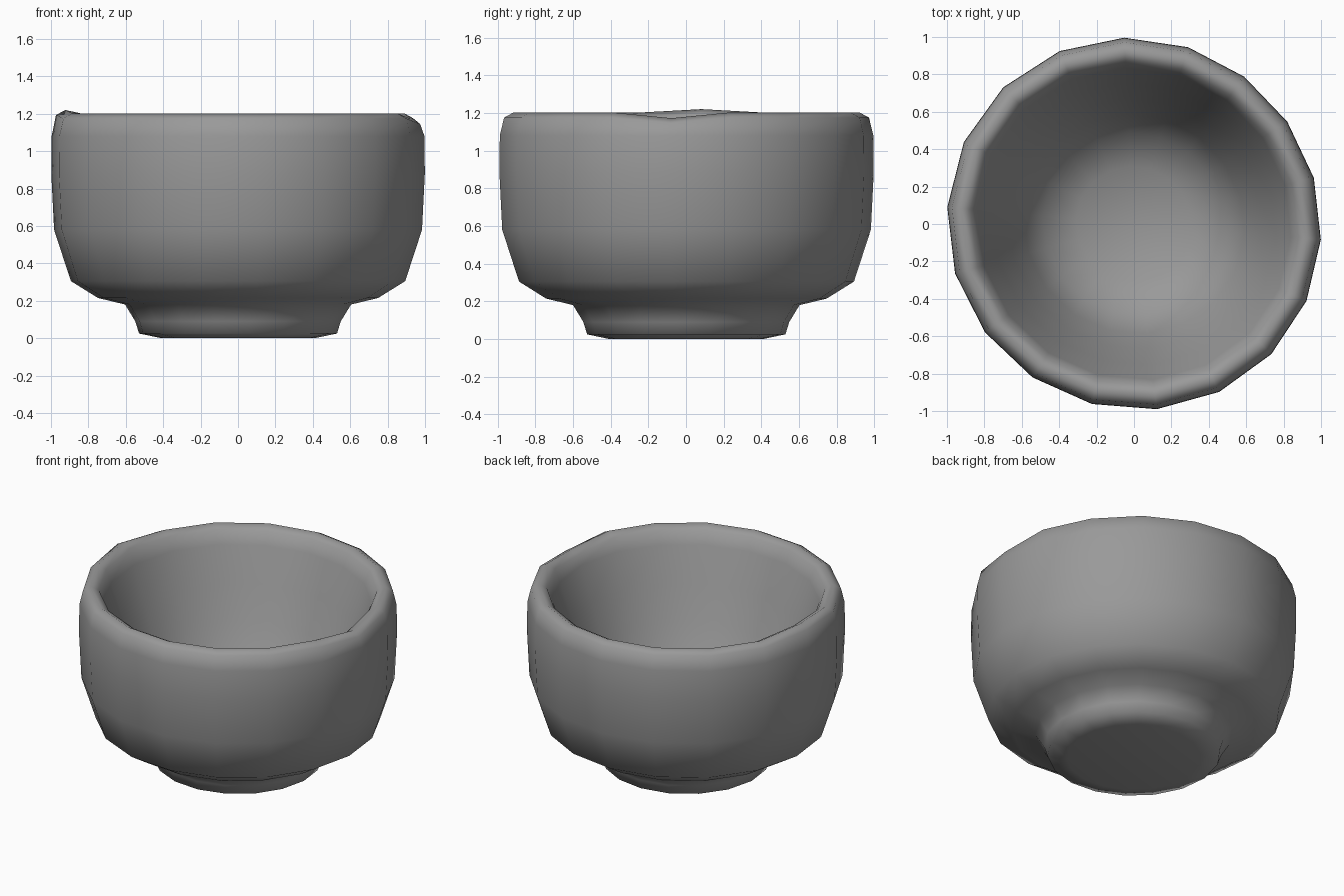
import bpy, bmesh, math

cube = bpy.data.objects.get("Cube")
if cube:
    bpy.data.objects.remove(cube, do_unlink=True)

SIDES = 18
START = math.radians(-5)

# Radius and height, from the base centre, up the outside, down the inside
PROFILE = [
    (0.41, 0.0), (0.53, 0.025), (0.55, 0.09), (0.605, 0.18),   # foot
    (0.75, 0.215), (0.895, 0.305), (0.985, 0.58), (1.0, 0.88),  # outer wall
    (0.998, 1.08), (0.975, 1.175), (0.925, 1.202), (0.875, 1.175),  # rim
    (0.84, 1.09), (0.76, 0.86), (0.675, 0.64), (0.59, 0.44),  # inner wall
    (0.49, 0.27), (0.31, 0.18), (0.07, 0.15),
]

# Clay colour
clay = bpy.data.materials.new("grey clay")
clay.use_nodes = True
grey = (0.32, 0.32, 0.32, 1)
clay.diffuse_color = grey
clay.node_tree.nodes["Principled BSDF"].inputs["Base Color"].default_value = grey


def rim_wobble(i, z):
    """Small hand-made dip on one side of the rim and a bump on the other."""
    if z < 1.15:
        return 0
    return {0: -0.03, SIDES // 2: 0.018}.get(i, 0)


def ring_point(i, r, z):
    """Point on a slightly uneven, hand-thrown ring."""
    a = START + math.tau * i / SIDES
    r *= 1 - 0.014 * math.sin(2 * a)
    a -= math.radians(2) * math.sin(a)
    return r * math.cos(a), r * math.sin(a) * 0.995, z + rim_wobble(i, z)


# Bowl: rings of the profile joined by quads, closed with a base and a floor
bm = bmesh.new()
rings = [[bm.verts.new(ring_point(i, r, z)) for i in range(SIDES)]
         for r, z in PROFILE]
for low, high in zip(rings, rings[1:]):
    for i in range(SIDES):
        j = (i + 1) % SIDES
        bm.faces.new((low[i], low[j], high[j], high[i]))
bm.faces.new(rings[0][::-1])
bm.faces.new(rings[-1])
bmesh.ops.recalc_face_normals(bm, faces=bm.faces[:])
for f in bm.faces:
    f.smooth = True

mesh = bpy.data.meshes.new("bowl")
bm.to_mesh(mesh)
bm.free()
mesh.materials.append(clay)
bowl = bpy.data.objects.new("bowl", mesh)
bpy.context.collection.objects.link(bowl)
